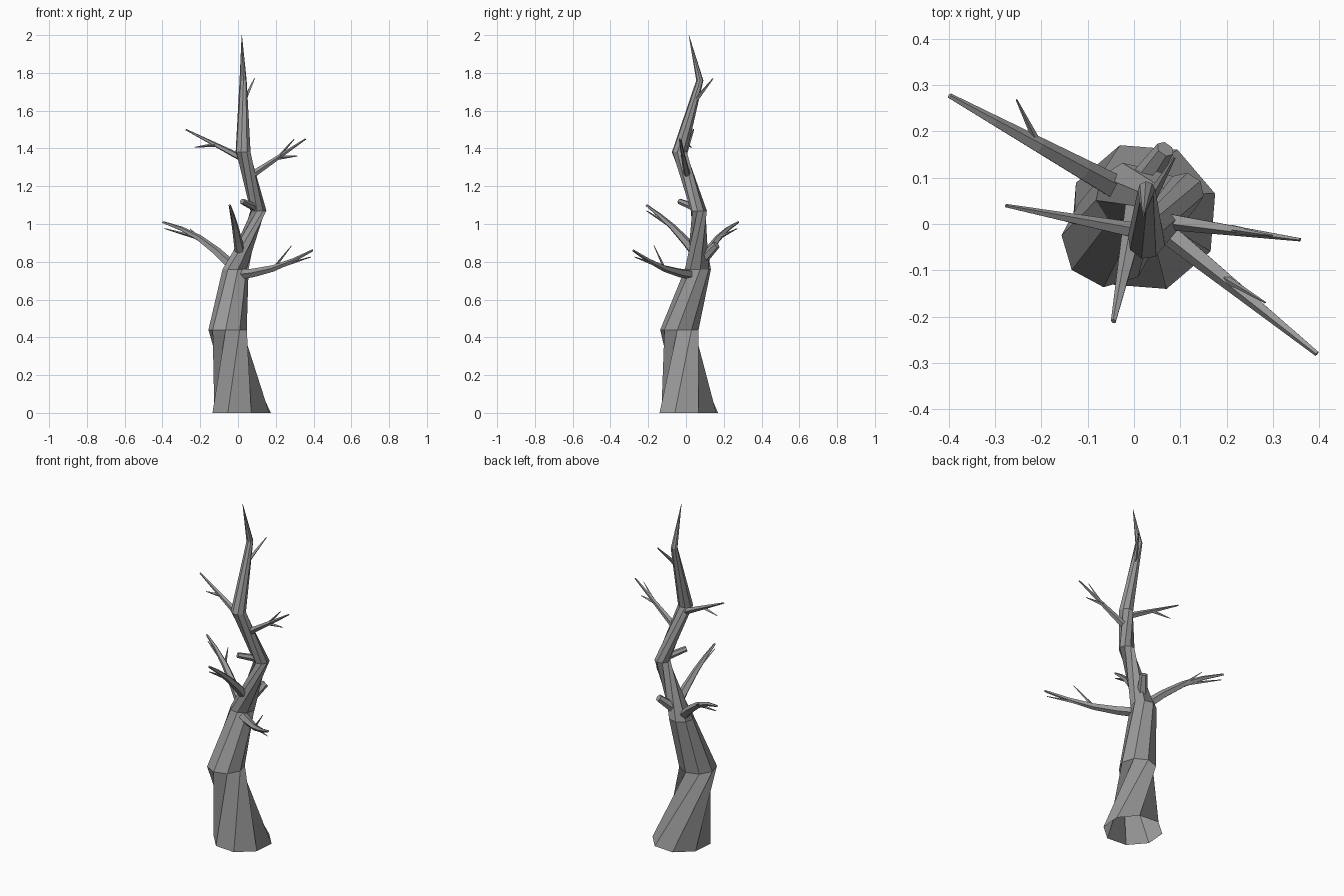
import bpy, math
from mathutils import Vector

cube = bpy.data.objects.get("Cube")
if cube:
    bpy.data.objects.remove(cube)

grey = (0.32, 0.32, 0.32, 1)
bark = bpy.data.materials.new("grey bark")
bark.use_nodes = True
bark.diffuse_color = grey
bark.node_tree.nodes["Principled BSDF"].inputs["Base Color"].default_value = grey
UP = Vector((0, 0, 1))


def ring(centre, radius, sides, turn, u, v):
    """Regular polygon of points in the plane of u and v."""
    angles = [turn + math.tau * k / sides for k in range(sides)]
    return [centre + radius * (u * math.cos(a) + v * math.sin(a)) for a in angles]


def loft(name, rings):
    """Skin a stack of equal rings, open at the start and capped at the end."""
    sides = len(rings[0])
    verts = [point for points in rings for point in points]
    faces = []
    for low in range(0, len(verts) - sides, sides):
        for j in range(sides):
            k = (j + 1) % sides
            faces.append((low + j, low + k, low + sides + k, low + sides + j))
    faces.append(range(len(verts) - sides, len(verts)))
    mesh = bpy.data.meshes.new(name)
    mesh.from_pydata(verts, [], faces)
    mesh.materials.append(bark)
    bpy.context.collection.objects.link(bpy.data.objects.new(name, mesh))


def direction(heading):
    """Level unit vector at a heading in degrees, counted from +x."""
    angle = math.radians(heading)
    return Vector((math.cos(angle), math.sin(angle), 0))


def limb(name, root, tip, thick, arch=0, taper=0.2, sides=5):
    """Tapered tube from root to tip, bowed upwards by arch; returns its path."""
    steps = 4
    path, rings = [], []
    across = (tip - root).cross(UP).normalized()
    above = across.cross(tip - root).normalized()
    for i in range(steps + 1):
        t = i / steps
        path.append(root.lerp(tip, t) + UP * arch * math.sin(math.pi * t))
        radius = thick * (1 - t * (1 - taper))
        rings.append(ring(path[i], radius, sides, 0, across, above))
    loft(name, rings)
    return path


def on_trunk(height):
    """Point on the trunk's centre line at a height."""
    for (low, *_), (high, *_) in zip(spine, spine[1:]):
        if low.z <= height <= high.z:
            return low.lerp(high, (height - low.z) / (high.z - low.z))


def branch(name, height, heading, reach, rise, thick, **shape):
    """Limb that grows out of the trunk's centre line."""
    root = on_trunk(height)
    return limb(name, root, root + direction(heading) * reach + UP * rise, thick, **shape)


def fork(name, path, drop, extent):
    """Thin offshoot that runs beside and below the outer half of a branch."""
    start = path[len(path) // 2]
    limb(name, start, start.lerp(path[-1], extent) - UP * drop, thick=0.011, sides=4)


def twig(name, path, turn, reach, rise):
    """Thin offshoot that rises from the middle of a branch."""
    start = path[len(path) // 2]
    along = path[-1] - path[0]
    heading = math.degrees(math.atan2(along.y, along.x)) + turn
    limb(name, start, start + direction(heading) * reach + UP * rise, thick=0.009, sides=4)


# Crooked, twisted trunk: centre, radius and turn in degrees at each bend
spine = [
    (Vector((0.02, 0.015, 0)), 0.163, 18),
    (Vector((-0.055, -0.035, 0.44)), 0.102, 84),
    (Vector((-0.013, 0.063, 0.76)), 0.07, 100),
    (Vector((0.108, 0.068, 1.07)), 0.043, 170),
    (Vector((0.027, -0.035, 1.38)), 0.041, 210),
    (Vector((0.027, 0.073, 1.76)), 0.019, 230),
    (Vector((0.02, 0.015, 2)), 0.001, 230),
]
east, north = direction(0), direction(90)
loft("trunk", [ring(centre, radius, 8, math.radians(turn), east, north)
               for centre, radius, turn in spine])

# Low branch towards the back
path = branch("back_branch", height=0.76, heading=151, reach=0.44, rise=0.25, thick=0.03, arch=0.04)
fork("back_branch_fork", path, drop=0.03, extent=0.95)
twig("back_branch_twig", path, turn=-35, reach=0.11, rise=0.05)

# Low branch towards the front
path = branch("front_branch", height=0.73, heading=-39, reach=0.53, rise=0.13, thick=0.03, arch=-0.03)
fork("front_branch_fork", path, drop=0.03, extent=0.95)
twig("front_branch_twig", path, turn=8, reach=0.11, rise=0.12)

# Rising branch on the front
path = branch("rising_branch", height=0.83, heading=-102, reach=0.28, rise=0.27, thick=0.03, arch=0.02)
fork("rising_branch_fork", path, drop=0.03, extent=1)

# High branches on both sides
path = branch("upper_right_branch", height=1.34, heading=169, reach=0.32, rise=0.16, thick=0.02)
fork("upper_right_fork", path, drop=0.07, extent=0.7)
path = branch("upper_left_branch", height=1.25, heading=-8, reach=0.3, rise=0.2, thick=0.02)
fork("upper_left_fork", path, drop=0.06, extent=0.7)
twig("upper_left_twig", path, turn=0, reach=0.09, rise=0.1)

# Twig near the tip
branch("top_twig", height=1.64, heading=60, reach=0.12, rise=0.13, thick=0.014, sides=4)

# Broken stubs
branch("back_stub", height=0.79, heading=55, reach=0.12, rise=0.1, thick=0.034, taper=0.6, sides=6)
branch("front_stub", height=1.08, heading=-130, reach=0.13, rise=0.04, thick=0.022, taper=0.7, sides=6)
